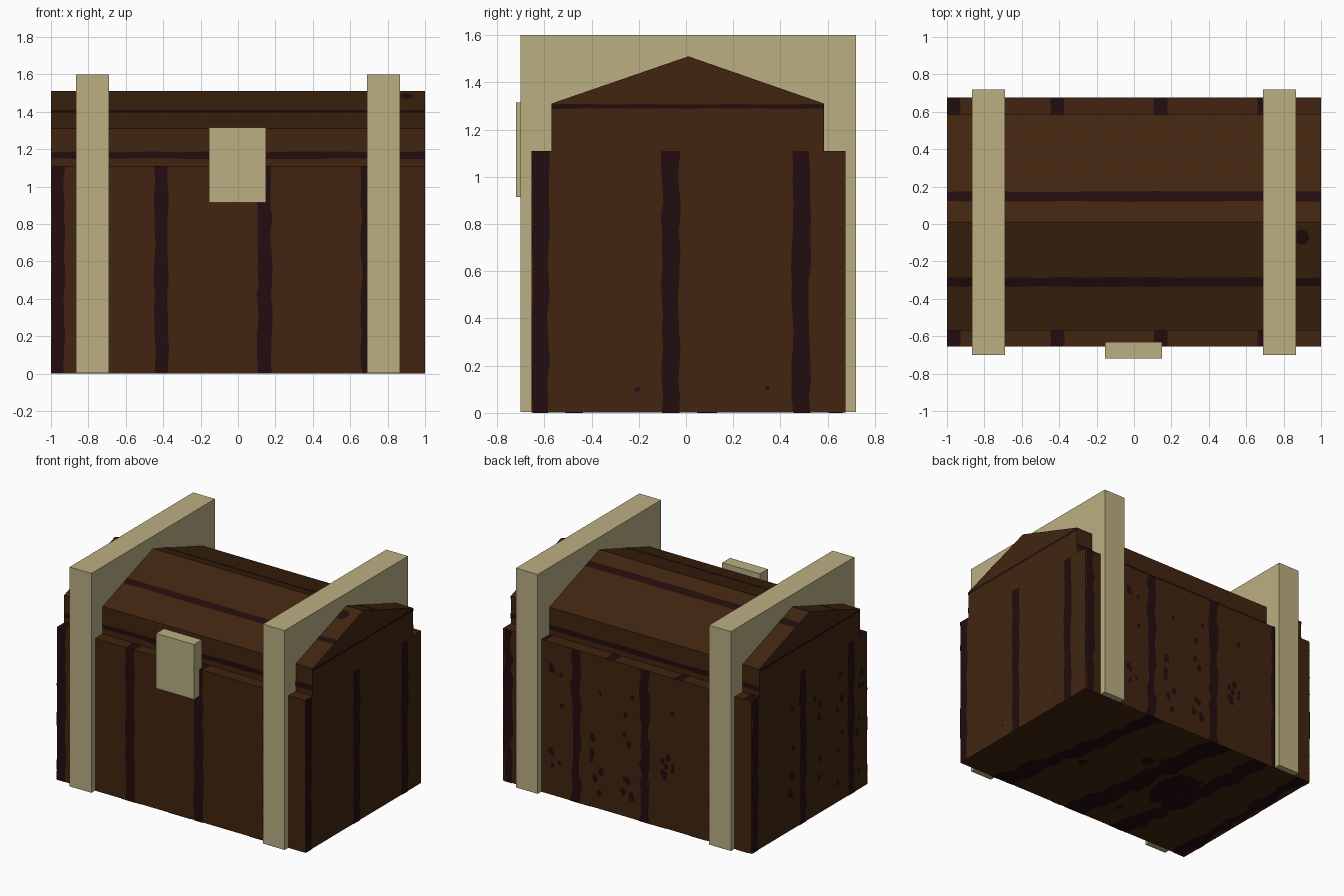
import bpy, bmesh, math, random
from mathutils import Vector

random.seed(4)
cube = bpy.data.objects.get("Cube")
if cube:
    bpy.data.objects.remove(cube)


def material(name, rgb):
    m = bpy.data.materials.new(name)
    m.use_nodes = True
    m.diffuse_color = (*rgb, 1)
    m.node_tree.nodes["Principled BSDF"].inputs["Base Color"].default_value = (*rgb, 1)
    return m


BROWN = material("brown wood", (0.052, 0.0185, 0.0052))
DARK = material("dark grain", (0.0168, 0.0039, 0.0044))
BRASS = material("pale brass", (0.50, 0.43, 0.225))


def finish(name, bm, mat):
    mesh = bpy.data.meshes.new(name)
    bm.to_mesh(mesh)
    bm.free()
    mesh.materials.append(mat)
    obj = bpy.data.objects.new(name, mesh)
    bpy.context.collection.objects.link(obj)
    return obj


def prism(name, profile, x0, x1, mat):
    """Extrude a (y, z) outline along x."""
    bm = bmesh.new()
    face = bm.faces.new([bm.verts.new((x0, y, z)) for y, z in profile])
    new = bmesh.ops.extrude_face_region(bm, geom=[face])["geom"]
    verts = [v for v in new if isinstance(v, bmesh.types.BMVert)]
    bmesh.ops.translate(bm, verts=verts, vec=(x1 - x0, 0, 0))
    bmesh.ops.recalc_face_normals(bm, faces=bm.faces)
    return finish(name, bm, mat)


def box(name, x0, x1, y0, y1, z0, z1, mat):
    return prism(name, [(y0, z0), (y1, z0), (y1, z1), (y0, z1)], x0, x1, mat)


# Wooden chest, gabled lid, straps and lock plate
F, B = -0.655, 0.675          # body front and back
LF, LB = -0.57, 0.585         # lid front and back
RIM, EAVE, RIDGE = 1.11, 1.31, 1.51
box("chest_body", -1, 1, F, B, 0.002, RIM, BROWN)
prism("chest_lid", [(LF, RIM), (LB, RIM), (LB, EAVE), (0.01, RIDGE), (LF, EAVE)], -1, 1, BROWN)
for side, x0, x1 in (("right", -0.865, -0.69), ("left", 0.69, 0.865)):
    box(side + "_strap", x0, x1, -0.70, 0.72, 0.004, 1.6, BRASS)
box("lock_plate", -0.155, 0.15, -0.72, -0.63, 0.915, 1.315, BRASS)


class Surface:
    """Thin painted marks on a flat side, placed along its u and v directions."""

    def __init__(self, name, origin, u, v):
        self.name = name
        self.u, self.v = Vector(u).normalized(), Vector(v).normalized()
        self.o = Vector(origin) + self.u.cross(self.v) * 0.0015
        self.bm = bmesh.new()

    def vert(self, u, v):
        return self.bm.verts.new(self.o + self.u * u + self.v * v)

    def stripe(self, centre, width, length, wobble=0.006, lean=0.0, steps=16):
        rows = []
        for i in range(steps + 1):
            t = i / steps
            edges = [centre + lean * t + s * width / 2 + random.uniform(-wobble, wobble)
                     for s in (-1, 1)]
            rows.append([self.vert(max(0, e), t * length) for e in edges])
        for a, b in zip(rows, rows[1:]):
            self.bm.faces.new((a[0], a[1], b[1], b[0]))

    def spot(self, u, v, ru, rv):
        ring = []
        for i in range(8):
            a = i * math.tau / 8
            r = random.uniform(0.75, 1.15)
            ring.append(self.vert(u + ru * r * math.cos(a), v + rv * r * math.sin(a)))
        self.bm.faces.new(ring)

    def spots(self, count, u0, u1, v0, v1, size):
        for _ in range(count):
            s = size * random.uniform(0.5, 1)
            self.spot(random.uniform(u0, u1), random.uniform(v0, v1), s, s * 1.4)

    def done(self):
        finish(self.name, self.bm, DARK)


X, Y, Z = Vector((1, 0, 0)), Vector((0, 1, 0)), Vector((0, 0, 1))
PLANKS = ((0.037, 0.07), (0.59, 0.073), (1.142, 0.073), (1.695, 0.07))

# Upright grain on the four walls, and its ends on the rim
front = Surface("front_grain", (-1, F, 0), X, Z)
back = Surface("back_grain", (1, B, 0), -X, Z)
left = Surface("left_grain", (1, F, 0), Y, Z)
right = Surface("right_grain", (-1, B, 0), -Y, Z)
for wall, count, wobble in ((front, 4, 0.006), (back, 4, 0.014),
                            (left, 3, 0.006), (right, 3, 0.012)):
    for c, w in PLANKS[:count]:
        wall.stripe(c, w, RIM, wobble)
for c in (0.43, 0.75, 1.0, 1.32):
    back.spots(8, c - 0.05, c + 0.05, 0.1, 0.95, 0.028)
for c in (0.45, 0.75, 1.02, 1.24):
    right.spots(6, c - 0.04, c + 0.04, 0.1, 0.95, 0.025)
left.spot(0.45, 0.1, 0.015, 0.01)
left.spot(1.0, 0.105, 0.01, 0.01)

front_rim = Surface("front_rim_grain", (-1, F, RIM), X, Y)
back_rim = Surface("back_rim_grain", (-1, LB, RIM), X, Y)
for rim, depth in ((front_rim, LF - F), (back_rim, B - LB)):
    for c, w in PLANKS:
        rim.stripe(c, w, depth, 0.002, steps=2)

# Lengthwise grain on the lid
lid_front = Surface("lid_front_grain", (1, LF, RIM), Z, -X)
lid_back = Surface("lid_back_grain", (-1, LB, RIM), Z, X)
for lid in (lid_front, lid_back):
    lid.stripe(0.057, 0.036, 2, 0.003)
roof_front = Surface("roof_front_grain", (1, LF, EAVE), (0, 0.01 - LF, RIDGE - EAVE), -X)
roof_front.stripe(0.275, 0.05, 2, 0.004)
roof_front.spot(0.53, 0.1, 0.055, 0.04)
roof_back = Surface("roof_back_grain", (-1, LB, EAVE), (0, 0.01 - LB, RIDGE - EAVE), X)
roof_back.stripe(0.464, 0.055, 2, 0.003)
left_gable = Surface("left_gable_grain", (1, LF, EAVE), -Z, Y)
right_gable = Surface("right_gable_grain", (-1, LB, EAVE), -Z, -Y)
for gable in (left_gable, right_gable):
    gable.stripe(0.012, 0.018, LB - LF, 0.002)

# Broad stains under the base
base = Surface("base_stains", (-1, B, 0.0015), X, -Y)
for c, w, lean in ((1.36, 0.13, 0.28), (0.8, 0.16, 0.2), (0.42, 0.14, 0.15), (0.06, 0.08, 0)):
    base.stripe(c, w, B - F, 0.035, lean)
base.spot(0.65, 0.65, 0.13, 0.24)
base.spots(8, 0.4, 1.6, 0.2, 1.1, 0.05)

for surface in (front, back, left, right, front_rim, back_rim, lid_front, lid_back,
                roof_front, roof_back, left_gable, right_gable, base):
    surface.done()
